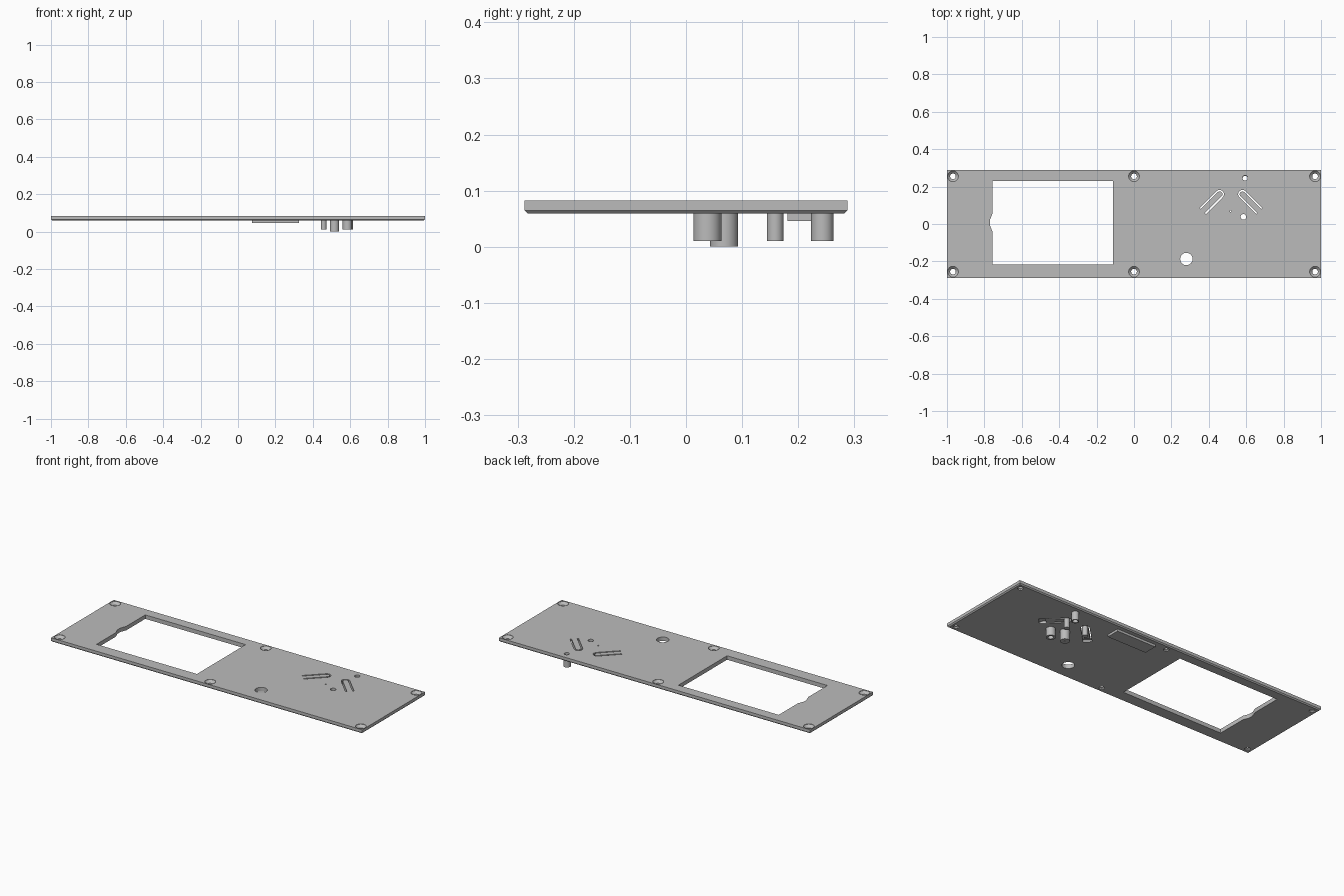
import bpy, bmesh, math
from mathutils import Matrix, Vector

cube = bpy.data.objects.get("Cube")
if cube:
    bpy.data.objects.remove(cube, do_unlink=True)

grey = bpy.data.materials.new("panel grey")
grey.use_nodes = True
colour = (0.5, 0.5, 0.5, 1)
grey.diffuse_color = colour
grey.node_tree.nodes["Principled BSDF"].inputs["Base Color"].default_value = colour

TOP, BOTTOM = 0.082, 0.059
HALF_Y = 0.288


def loft(name, rings):
    """Solid through stacked (outline, z) rings with equal point counts."""
    bm = bmesh.new()
    loops = [[bm.verts.new((x, y, z)) for x, y in pts] for pts, z in rings]
    n = len(loops[0])
    bm.faces.new(loops[0][::-1])
    bm.faces.new(loops[-1])
    for a, b in zip(loops, loops[1:]):
        for i in range(n):
            j = (i + 1) % n
            bm.faces.new((a[i], a[j], b[j], b[i]))
    bmesh.ops.recalc_face_normals(bm, faces=bm.faces)
    mesh = bpy.data.meshes.new(name)
    bm.to_mesh(mesh)
    bm.free()
    obj = bpy.data.objects.new(name, mesh)
    bpy.context.collection.objects.link(obj)
    mesh.materials.append(grey)
    return obj


def rect(x0, x1, y0, y1):
    return [(x0, y0), (x1, y0), (x1, y1), (x0, y1)]


def circle(x, y, r, n=32):
    return [(x + r * math.cos(math.tau * i / n), y + r * math.sin(math.tau * i / n))
            for i in range(n)]


def prism(name, pts, z0, z1):
    return loft(name, [(pts, z0), (pts, z1)])


def cut(obj, cutter):
    """Subtract the cutter and discard it."""
    cutter.hide_render = True
    mod = obj.modifiers.new("cut", 'BOOLEAN')
    mod.operation = 'DIFFERENCE'
    mod.solver = 'EXACT'
    mod.object = cutter
    bpy.context.view_layer.objects.active = obj
    bpy.ops.object.modifier_apply(modifier=mod.name)
    bpy.data.objects.remove(cutter, do_unlink=True)


# Panel with a chamfered lower edge
e = 0.006
outer = rect(-1, 1, -HALF_Y, HALF_Y)
inner = rect(-1 + e, 1 - e, -HALF_Y + e, HALF_Y - e)
panel = loft("panel", [(inner, BOTTOM), (outer, BOTTOM + e), (outer, TOP)])

# Display window with a shallow notch on one side
window = rect(-0.757, -0.112, -0.217, 0.23)
window += [(-0.757, 0.055), (-0.769, 0.025), (-0.771, 0.007), (-0.769, -0.01), (-0.757, -0.04)]
cut(panel, prism("window_cutter", window, 0, 0.2))

# Countersunk screw holes
for x in (-0.968, 0, 0.968):
    for y in (-0.255, 0.255):
        small, big = circle(x, y, 0.015), circle(x, y, 0.029)
        cut(panel, loft("screw_cutter", [(small, 0), (small, 0.066),
                                         (big, TOP - 0.002), (big, 0.1)]))

# Plain round holes: x, y, radius
for x, y, r in ((0.28, -0.187, 0.033), (0.594, 0.246, 0.014),
                (0.585, 0.038, 0.015), (0.516, 0.068, 0.004)):
    cut(panel, prism("hole_cutter", circle(x, y, r), 0, 0.2))

# Flexible push tongues: a U-shaped slot, a thinned hinge and a plunger each
MID, REACH, OUT, IN = 0.519, 0.127, 0.023, 0.015


def arc(r, flip):
    angles = [math.pi * (i / 12 - 0.5) for i in range(13)]
    pts = [(r * math.cos(a), r * math.sin(a)) for a in angles]
    return pts[::-1] if flip else pts


u_shape = ([(-REACH, -OUT)] + arc(OUT, False) + [(-REACH, OUT), (-REACH, IN)]
           + arc(IN, True) + [(-REACH, -IN)])
hinge = rect(-REACH - 0.015, -REACH + 0.02, -OUT, OUT)
for side, label in ((-1, "right"), (1, "left")):
    cx, cy = MID + side * 0.061, 0.159
    turn = Matrix.Rotation(math.radians(45 if side < 0 else 135), 2)

    def place(pts):
        return [tuple(turn @ Vector(p) + Vector((cx, cy))) for p in pts]

    cut(panel, prism("slot_cutter", place(u_shape), 0, 0.2))
    cut(panel, prism("hinge_cutter", place(hinge), 0, BOTTOM + 0.011))
    prism(label + "_plunger", circle(cx, cy, 0.0148), 0.01, BOTTOM + 0.002)

# Sleeves and post on the underside: name, x, y, radius, bore, lower end
for name, x, y, r, bore, z in (("front_sleeve", 0.585, 0.038, 0.025, 0.015, 0.01),
                               ("back_sleeve", 0.594, 0.243, 0.02, 0.014, 0.01),
                               ("middle_post", 0.516, 0.068, 0.025, 0.004, 0)):
    sleeve = prism(name, circle(x, y, r), z, BOTTOM + 0.001)
    cut(sleeve, prism("bore_cutter", circle(x, y, bore), -0.1, 0.2))

# Raised pad on the underside
prism("underside_pad", rect(0.075, 0.326, 0.181, 0.258), 0.046, BOTTOM + 0.001)

# Smooth the round walls, keep the edges crisp
for obj in bpy.context.collection.objects:
    if obj.type == 'MESH' and grey.name in obj.data.materials:
        bpy.ops.object.select_all(action='DESELECT')
        obj.select_set(True)
        bpy.context.view_layer.objects.active = obj
        bpy.ops.object.shade_smooth_by_angle(angle=math.radians(30))
